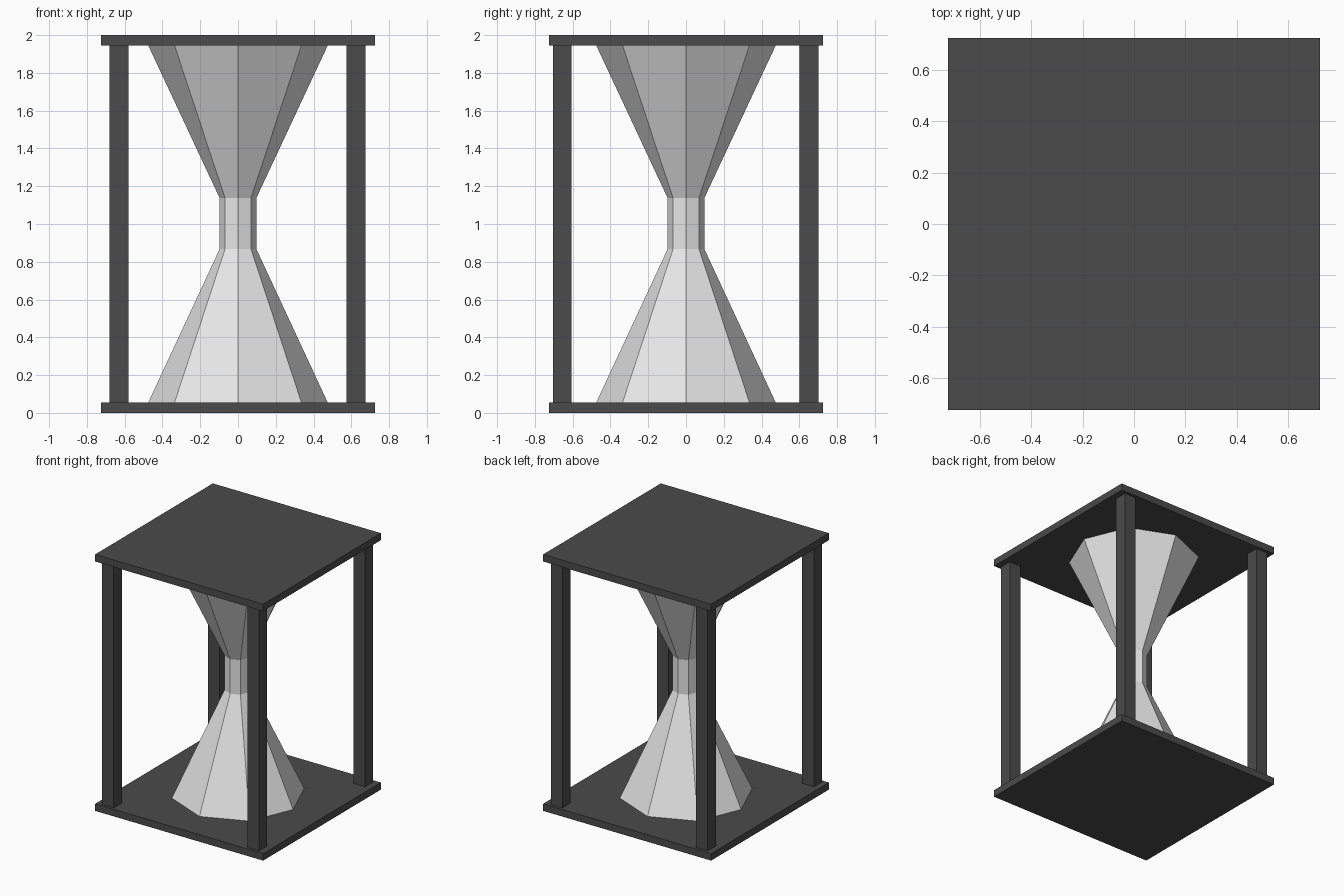
import bpy, bmesh, math

if "Cube" in bpy.data.objects:
    bpy.data.objects.remove(bpy.data.objects["Cube"])


def material(name, rgb):
    m = bpy.data.materials.new(name)
    m.diffuse_color = (*rgb, 1.0)
    m.use_nodes = True
    m.node_tree.nodes["Principled BSDF"].inputs["Base Color"].default_value = m.diffuse_color
    return m


dark = material("dark grey frame", (0.07, 0.07, 0.07))
pale = material("pale glass", (0.8, 0.8, 0.8))


def add_object(name, bm, mat):
    bmesh.ops.recalc_face_normals(bm, faces=bm.faces)
    mesh = bpy.data.meshes.new(name)
    bm.to_mesh(mesh)
    bm.free()
    mesh.materials.append(mat)
    ob = bpy.data.objects.new(name, mesh)
    bpy.context.collection.objects.link(ob)
    return ob


def box(name, lo, hi, mat):
    bm = bmesh.new()
    bmesh.ops.create_cube(bm, size=1)
    for v in bm.verts:
        v.co = [(a + b) / 2 + c * (b - a) for a, b, c in zip(lo, hi, v.co)]
    return add_object(name, bm, mat)


# Square end plates
P = 0.725
T = 0.055
box("base_plate", (-P, -P, 0), (P, P, T), dark)
box("top_plate", (-P, -P, 2 - T), (P, P, 2), dark)

# Four square corner posts
for xname, x in (("left", -0.629), ("right", 0.625)):
    for yname, y in (("front", -0.655), ("back", 0.652)):
        box(f"{yname}_{xname}_post", (x - 0.05, y - 0.05, T),
            (x + 0.05, y + 0.05, 2 - T), dark)

# Eight-sided glass: two bulbs joined by a straight neck
profile = [(0.475, T), (0.097, 0.868), (0.097, 1.137), (0.475, 2 - T)]
N = 8
bm = bmesh.new()
rings = [[bm.verts.new((r * math.cos(2 * math.pi * i / N),
                        r * math.sin(2 * math.pi * i / N), z))
          for i in range(N)] for r, z in profile]
for a, b in zip(rings, rings[1:]):
    for i in range(N):
        j = (i + 1) % N
        bm.faces.new((a[i], a[j], b[j], b[i]))
bm.faces.new(rings[0])
bm.faces.new(rings[-1])
add_object("glass", bm, pale)
